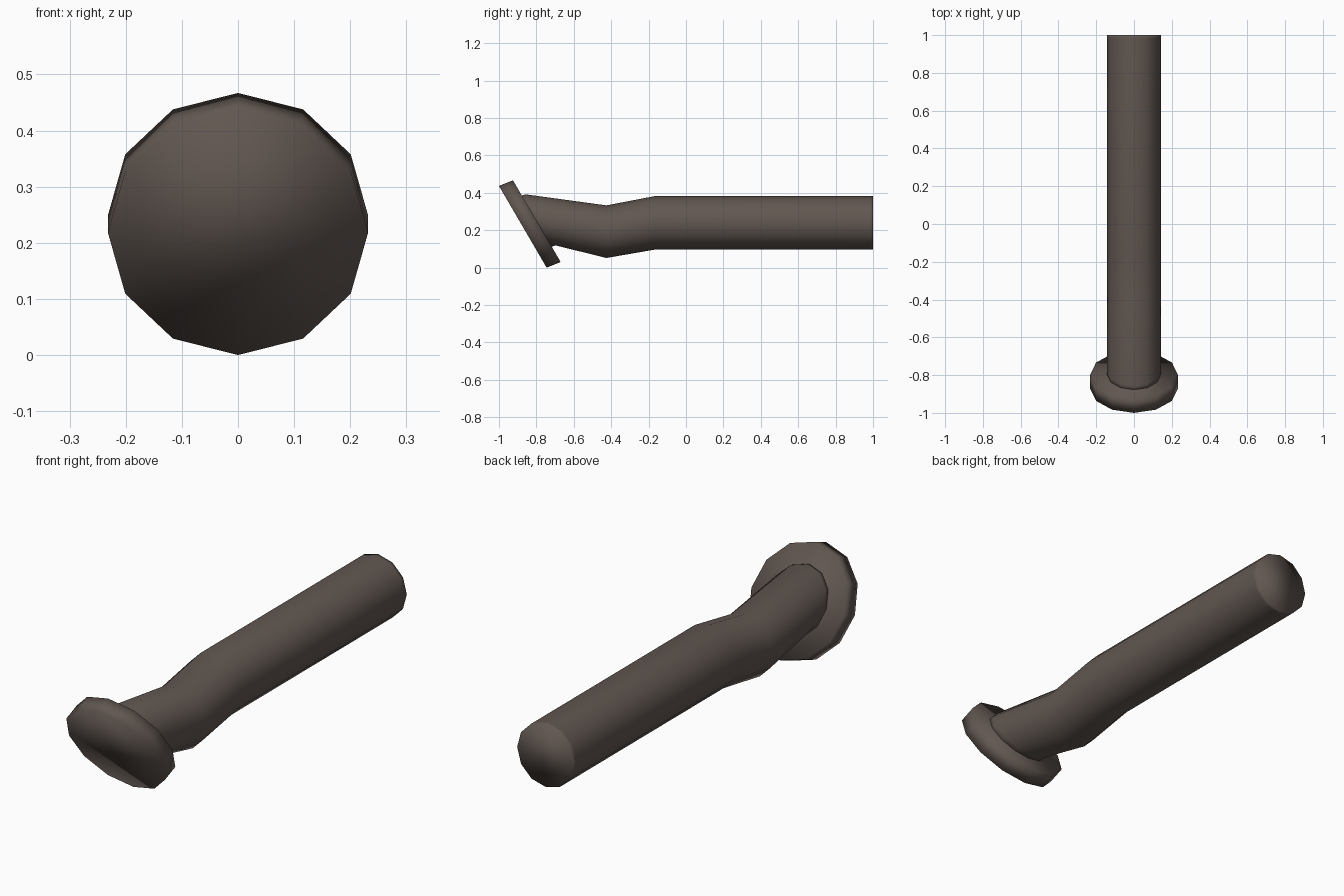
import bpy, bmesh, math

if "Cube" in bpy.data.objects:
    bpy.data.objects.remove(bpy.data.objects["Cube"])

SIDES = 12

mat = bpy.data.materials.new("dark_brown")
mat.diffuse_color = (0.12, 0.095, 0.082, 1)
mat.use_nodes = True
mat.node_tree.nodes["Principled BSDF"].inputs["Base Color"].default_value = mat.diffuse_color


def loft(name, rings):
    """Skin 12-sided rings given as (x radius, top (y, z), bottom (y, z)) and cap the ends."""
    bm = bmesh.new()
    loops = []
    for rx, (ty, tz), (by, bz) in rings:
        cy, cz, hy, hz = (ty + by) / 2, (tz + bz) / 2, (ty - by) / 2, (tz - bz) / 2
        loop = []
        for i in range(SIDES):
            a = math.tau * i / SIDES
            s = math.sin(a)
            loop.append(bm.verts.new((rx * math.cos(a), cy + hy * s, cz + hz * s)))
        loops.append(loop)
    for a, b in zip(loops, loops[1:]):
        for i in range(SIDES):
            j = (i + 1) % SIDES
            bm.faces.new((a[i], a[j], b[j], b[i]))
    bm.faces.new(loops[0])
    bm.faces.new(loops[-1])
    bmesh.ops.recalc_face_normals(bm, faces=bm.faces)
    for f in bm.faces:
        f.smooth = True
    mesh = bpy.data.meshes.new(name)
    bm.to_mesh(mesh)
    bm.free()
    mesh.materials.append(mat)
    obj = bpy.data.objects.new(name, mesh)
    bpy.context.collection.objects.link(obj)
    return obj


# Bent pipe, from the straight open end to the flange
loft("bent_pipe", [
    (0.142, (1.0, 0.383), (1.0, 0.097)),
    (0.142, (0.985, 0.383), (0.985, 0.097)),
    (0.142, (-0.165, 0.383), (-0.165, 0.097)),
    (0.142, (-0.425, 0.333), (-0.425, 0.052)),
    (0.142, (-0.858, 0.392), (-0.698, 0.119)),
    (0.142, (-0.89, 0.382), (-0.73, 0.109)),
])

# Tilted end flange
loft("end_flange", [
    (0.232, (-1.0, 0.437), (-0.745, 0.0)),
    (0.232, (-0.925, 0.467), (-0.67, 0.03)),
])
